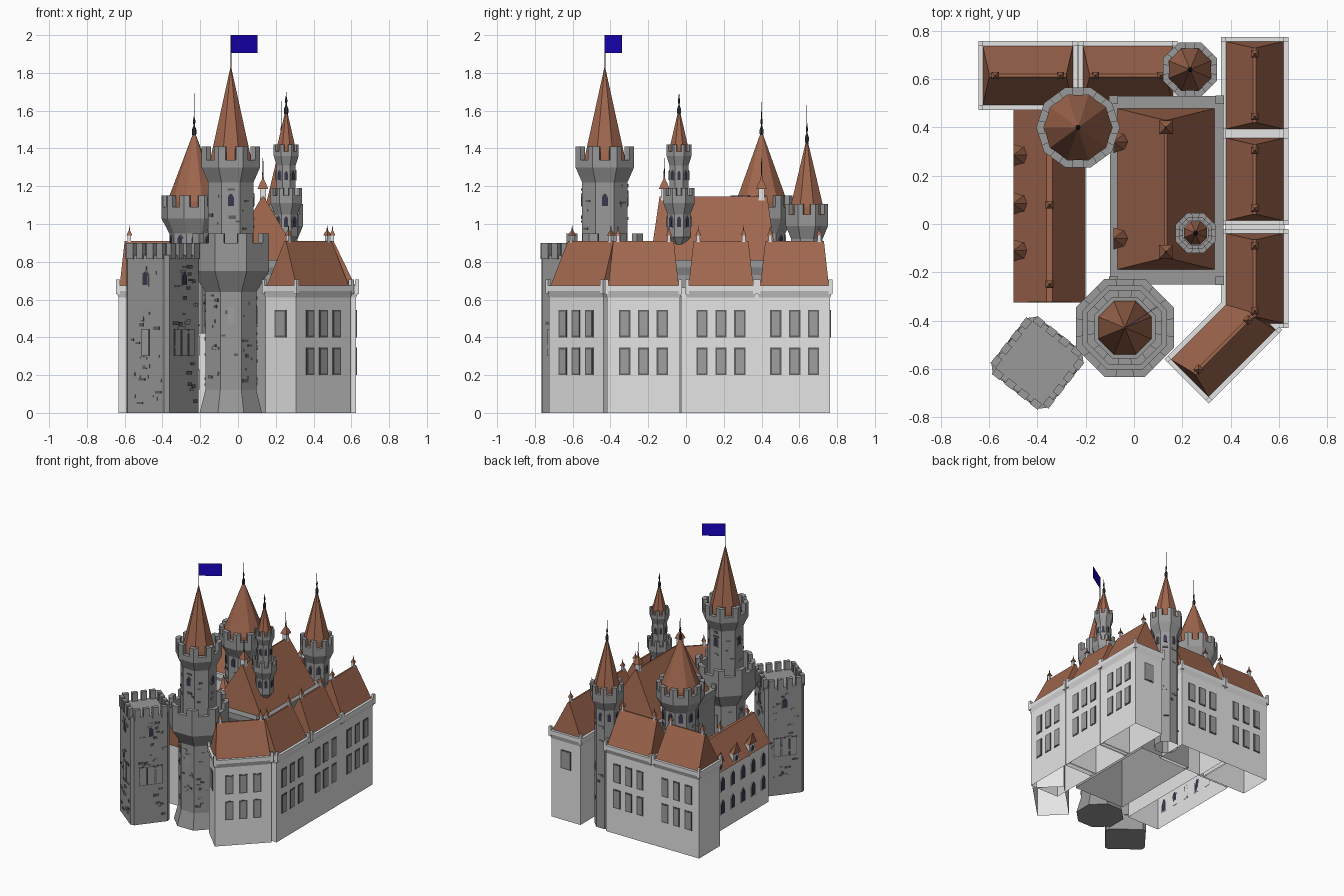
import bpy, bmesh, math, random
from mathutils import Matrix, Vector

if "Cube" in bpy.data.objects:
    bpy.data.objects.remove(bpy.data.objects["Cube"])

random.seed(4)
COLORS = {
    "pale_wall": (0.78, 0.78, 0.78), "grey_stone": (0.32, 0.32, 0.32),
    "dark_stone": (0.12, 0.12, 0.12), "roof_tile": (0.35, 0.135, 0.076),
    "window_grey": (0.35, 0.35, 0.35), "dark_glass": (0.04, 0.04, 0.075),
    "dark_metal": (0.035, 0.035, 0.05), "flag_blue": (0.010, 0.001, 0.56),
}
MATS = {}
for key, col in COLORS.items():
    MATS[key] = bpy.data.materials.new(key)
    MATS[key].diffuse_color = (*col, 1)
PARTS = {}
I = Matrix.Identity(4)


def place(x, y, z=0, deg=0):
    return Matrix.Translation((x, y, z)) @ Matrix.Rotation(math.radians(deg), 4, 'Z')


def loft(name, mat, rings, M=I, bottom=True, top=True):
    """Skin a stack of rings in one colour."""
    bm, mats = PARTS.setdefault(name, (bmesh.new(), []))
    if mat not in mats:
        mats.append(mat)
    rows = [[bm.verts.new(M @ Vector(p)) for p in r] for r in rings]
    faces = []
    n = len(rows[0])
    for a, b in zip(rows, rows[1:]):
        for i in range(n):
            j = (i + 1) % n
            faces.append(bm.faces.new((a[i], a[j], b[j], b[i])))
    if bottom:
        faces.append(bm.faces.new(rows[0][::-1]))
    if top:
        faces.append(bm.faces.new(rows[-1]))
    for f in faces:
        f.material_index = mats.index(mat)


def rect(hx, hy, z, x=0, y=0):
    return [(x - hx, y - hy, z), (x + hx, y - hy, z), (x + hx, y + hy, z), (x - hx, y + hy, z)]


def box(name, mat, hx, hy, z0, z1, x=0, y=0, M=I, bottom=True):
    loft(name, mat, [rect(hx, hy, z0, x, y), rect(hx, hy, z1, x, y)], M, bottom)


def lathe(name, mat, x, y, n, profile, bottom=True):
    """n-sided tower; profile radii are measured to the flat sides."""
    k = 1 / math.cos(math.pi / n)
    ring = lambda r, z: [(r * k * math.cos((i + .5) * 2 * math.pi / n - math.pi / 2),
                          r * k * math.sin((i + .5) * 2 * math.pi / n - math.pi / 2), z) for i in range(n)]
    loft(name, mat, [ring(r, z) for r, z in profile], place(x, y), bottom)


def merlons(name, x, y, n, ro, ri, z0, z1):
    """Battlement blocks wrapped round each corner."""
    for i in range(n):
        a = (i + .5) * 2 * math.pi / n - math.pi / 2
        def pt(r, f):
            c = Vector((math.cos(a), math.sin(a))) * r / math.cos(math.pi / n)
            t = a + f * 2 * math.pi / n
            d = Vector((math.cos(t), math.sin(t))) * r / math.cos(math.pi / n)
            return c.lerp(d, .28) if f else c
        flat = [pt(ro, -1), pt(ro, 0), pt(ro, 1), pt(ri, 1), pt(ri, 0), pt(ri, -1)]
        loft(name, "grey_stone", [[(p.x, p.y, z) for p in flat] for z in (z0, z1)], place(x, y))


def plate(name, mat, M, w, h, t, arch=False):
    """Thin upright panel standing on its lower edge, facing local -y."""
    out = [(-w / 2, 0), (w / 2, 0), (w / 2, h)]
    if arch:
        out = out[:2] + [(w / 2, h * .7), (w / 4, h * .92), (0, h), (-w / 4, h * .92), (-w / 2, h * .7)]
    else:
        out.append((-w / 2, h))
    loft(name, mat, [[(x, y, z) for x, z in out] for y in (.002, -t)], M)


def window(name, M, w, h, arch=False, frame="dark_stone", glass="window_grey", rim=.009):
    plate(name, frame, M, w, h, .004, arch)
    plate(name, glass, M @ Matrix.Translation((0, 0, rim)), w - 2 * rim, h - 2 * rim, .0055, arch)


def finial(name, x, y, z0, z1):
    lathe(name, "dark_metal", x, y, 6, [(.004, z0 - .03), (.01, z0 + .01), (.01, z0 + .03), (.003, z0 + .05),
          (.006, z0 + .075), (.002, z0 + .095), (.0005, z1)])


def pinnacle(name, x, y, z0, s=1.0, M=I):
    """Chimney with a small tiled cap."""
    box(name, "pale_wall", .012 * s, .012 * s, z0 - .06, z0 + .04 * s, x, y, M)
    h = z0 + .04 * s
    loft(name, "roof_tile", [rect(r * s, r * s, h + d * s, x, y) for r, d in
         ((.02, 0), (.011, .022), (.004, .035), (.001, .07))], M)


def dormer(name, x, y, z, r, h, w):
    """Small front wall with an arched window under half a cone."""
    box(name + "_walls", "pale_wall", .02, r * .72, z - .03, z + h, x + .022, y)
    half = lambda q, zz: [(q * 1.3 * math.cos(a), q * math.sin(a), zz)
                          for a in (math.radians(d) for d in range(-90, 91, 45))]
    loft(name + "_roofs", "roof_tile", [half(r, z + h), half(.001, z + h + .085)], place(x - .005, y))
    window(name + "_walls", place(x + .002, y, z, -90), w, h - .01, True, "pale_wall", "dark_glass", .004)


def bricks(name, M, half, z0, z1, count):
    """Scattered proud stones on one flat wall."""
    for _ in range(count):
        w = random.choice((.02, .028, .04))
        u, z = random.uniform(-half + w / 2, half - w / 2), random.uniform(z0, z1)
        plate(name, "dark_stone" if random.random() < .45 else "grey_stone",
              M @ Matrix.Translation((u, 0, z)), w, random.choice((.012, .018)), .005)


# --- residential wings (local -y is the outer side) ---
def wing(name, x, y, L, W, deg, end=0, gap=0):
    M = place(x, y, 0, deg)
    a, b = L / 2, W / 2
    loft(name + "_walls", "pale_wall", [rect(a - .012, b - .015, 0), rect(a - .012, b - .015, .61),
         rect(a, b, .645), rect(a, b, .675)], M, bottom=False)
    if gap:  # wall strip joining the next block
        box(name + "_walls", "pale_wall", .022, b - .016, 0, .665, gap * a, 0, M, False)
    loft(name + "_roof", "roof_tile", [rect(a - .018, b - .018, .67), rect(a - .045, .006, .91)], M)
    for sx in (-1, 1):
        for sy in (-1, 1):
            box(name + "_walls", "pale_wall", .01, .01, .63, .705, sx * (a - .01), sy * (b - .01), M)
        pinnacle(name + "_chimneys", sx * (a - .07), 0, .91, .75, M)
    for z in (.20, .40):
        for u in (-.1, 0, .1):
            window(name + "_windows", M @ place(u, -b + .015, z), .06, .145)
    if end:
        window(name + "_windows", M @ place(end * (a - .012), 0, .40, 90 * end), .085, .145)


wing("east_wing_north", .50, .575, .40, .28, 90, 1, -1)
wing("east_wing_middle", .50, .185, .38, .28, 90, 0, -1)
wing("east_wing_south", .50, -.225, .41, .28, 90)
wing("angled_wing", .37, -.50, .43, .26, 45, -1)
wing("north_wing_west", -.44, .615, .41, .285, 180, 0, -1)
wing("north_wing_east", -.025, .615, .41, .285, 180)

# --- low west wing with dormers ---
box("west_wing_walls", "pale_wall", .14, .395, 0, .47, -.35, .08, bottom=False)
loft("west_wing_roof", "roof_tile", [rect(.15, .402, .46, -.35, .077), rect(.012, .40, .66, -.35, .077)])
for y in (.285, .085, -.11):
    dormer("west_dormer", -.495, y, .475, .046, .06, .035)
for y in (.08, -.25):
    pinnacle("west_wing_chimneys", -.35, y, .66, .8)
for i in range(6):
    for z in (.12, .30):
        for x, deg in ((-.49, -90), (-.21, 90)):
            window("west_wing_windows", place(x, -.25 + i * .125, z, deg), .055, .115, True,
                   "pale_wall", "dark_glass", .005)

# --- great hall ---
loft("hall_walls", "grey_stone", [rect(.22, .375, z, .135, .14) for z in (0, .74)], bottom=False)
loft("hall_ledge", "grey_stone", [rect(.22, .375, .73, .135, .14), rect(.235, .39, .77, .135, .14),
     rect(.235, .39, .81, .135, .14)])
for sx in (-1, 1):
    for sy in (-1, 1):
        box("hall_ledge", "grey_stone", .018, .018, .80, .845, .135 + sx * .22, .14 + sy * .375)
loft("hall_roof", "roof_tile", [rect(.207, .335, .80, .132, .145), rect(.005, .285, 1.145, .132, .145)])
for y in (.34, -.06):
    dormer("hall_dormer", -.08, y, .815, .046, .075, .04)
for y in (.40, -.115):
    pinnacle("hall_chimneys", .132, y, 1.13, 1.4)
    lathe("hall_chimneys", "dark_metal", .132, y, 6, [(.004, 1.24), (.001, 1.35)])


# --- towers ---
def battlement(name, x, y, n, r0, r1, z0, z1, z2, z3, cap):
    """Corbel from r0 to r1, parapet top z2, merlon top z3."""
    wall = min(.03, r1 * .22)
    lathe(name, "grey_stone", x, y, n, [(r0, z0), (r1, z1), (r1, z2), (r1 - wall, z2), (r1 - wall, z1 + .01),
          (cap, z1 + .01)])
    merlons(name, x, y, n, r1, r1 - wall, z2 - .001, z3)


def face(x, y, r, n, i, z=0):
    return place(x, y, z, i * 360 / n) @ Matrix.Translation((0, -r, 0))


def tower_windows(name, x, y, r, n, z, w, h, step=1):
    for i in range(0, n, step):
        window(name, face(x, y, r, n, i, z), w, h, True, "grey_stone", "dark_glass", .004)


# main tower
X, Y = -.038, -.43
lathe("main_tower", "grey_stone", X, Y, 8, [(.165, 0), (.135, .12), (.135, .65)])
battlement("main_tower_gallery", X, Y, 8, .135, .203, .64, .75, .90, .95, .10)
lathe("main_tower_top", "grey_stone", X, Y, 8, [(.12, .74), (.12, 1.24)])
battlement("main_tower_crown", X, Y, 8, .12, .155, 1.22, 1.30, 1.34, 1.41, .05)
lathe("main_tower_roof", "roof_tile", X, Y, 8, [(.11, 1.31), (.105, 1.36), (.002, 1.83)])
tower_windows("main_tower_windows", X, Y, .12, 8, 1.09, .04, .075, 2)
for i in range(8):
    bricks("main_tower_stones", face(X, Y, .135, 8, i), .05, .14, .62, 11)
    bricks("main_tower_stones", face(X, Y, .12, 8, i), .045, .96, 1.2, 3)
    if i % 2 == 0:
        window("main_tower_windows", face(X, Y, .135, 8, i, .47), .05, .10, frame="grey_stone", rim=.007)
lathe("flag_pole", "dark_metal", X, Y, 6, [(.0025, 1.80), (.0025, 2.0)])
loft("flag", "flag_blue", [rect(.083, .0008, z, .083) for z in (1.905, 2.0)], place(X, Y, 0, 32.5))

# north-west tower, corbelled out between the wings
X, Y = -.232, .40
lathe("northwest_tower", "grey_stone", X, Y, 10, [(.125, .42), (.125, .96)], False)
battlement("northwest_tower_crown", X, Y, 10, .125, .165, .95, 1.03, 1.09, 1.15, .08)
lathe("northwest_tower_roof", "roof_tile", X, Y, 10, [(.135, 1.04), (.135, 1.12), (.002, 1.49)])
finial("northwest_tower_finial", X, Y, 1.47, 1.69)
tower_windows("northwest_tower_windows", X, Y, .125, 10, .87, .038, .075)
for i in range(10):
    bricks("northwest_tower_stones", face(X, Y, .125, 10, i), .038, .5, .84, 4)

# north-east tower
X, Y = .232, .64
lathe("northeast_tower", "grey_stone", X, Y, 8, [(.083, 0), (.083, .95)], False)
battlement("northeast_tower_crown", X, Y, 8, .083, .112, .92, .99, 1.05, 1.105, .05)
lathe("northeast_tower_roof", "roof_tile", X, Y, 8, [(.087, 1.0), (.087, 1.09), (.002, 1.45)])
finial("northeast_tower_finial", X, Y, 1.43, 1.65)
tower_windows("northeast_tower_windows", X, Y, .083, 8, .83, .033, .07)
for i in range(8):
    bricks("northeast_tower_stones", face(X, Y, .083, 8, i), .03, .1, .8, 5)

# slim turret on the hall roof
X, Y = .255, -.037
lathe("turret", "grey_stone", X, Y, 8, [(.005, .86), (.06, .93), (.06, 1.06)])
battlement("turret_gallery", X, Y, 8, .06, .083, 1.05, 1.11, 1.15, 1.19, .03)
lathe("turret_top", "grey_stone", X, Y, 8, [(.05, 1.09), (.05, 1.34)])
battlement("turret_crown", X, Y, 8, .05, .066, 1.31, 1.36, 1.385, 1.42, .02)
lathe("turret_roof", "roof_tile", X, Y, 8, [(.048, 1.365), (.048, 1.41), (.002, 1.61)])
finial("turret_finial", X, Y, 1.58, 1.70)
tower_windows("turret_windows", X, Y, .05, 8, 1.23, .026, .055)
tower_windows("turret_windows", X, Y, .06, 8, .98, .03, .065)

# square tower with chamfered corners
S = place(-.40, -.575, 0, -38)


def chamfered(h, c, z):
    return [(sx * a, sy * b, z) for sx, sy, a, b in (
        (-1, -1, h - c, h), (1, -1, h - c, h), (1, -1, h, h - c), (1, 1, h, h - c),
        (1, 1, h - c, h), (-1, 1, h - c, h), (-1, 1, h, h - c), (-1, -1, h, h - c))]


H = .145
loft("square_tower", "grey_stone", [chamfered(H, .022, 0), chamfered(H, .022, .835)], S)
for k in range(4):
    T = S @ Matrix.Rotation(k * math.pi / 2, 4, 'Z')
    for u in (-.1, -.034, .034, .1):
        box("square_tower_merlons", "grey_stone", .021, .015, .815, .90, u, -H + .007, T)
    F = T @ Matrix.Translation((0, -H, 0))
    bricks("square_tower_stones", F, .115, .04, .78, 26)
    window("square_tower_windows", F @ place(0, 0, .67), .045, .085, True, "grey_stone", "dark_glass", .006)
    for u in ((0,) if k in (0, 2) else (-.06, 0, .06)):
        window("square_tower_windows", F @ place(u, 0, .30), .054, .145, rim=.006)

# --- turn the collected parts into objects ---
for name, (bm, mats) in PARTS.items():
    bmesh.ops.recalc_face_normals(bm, faces=bm.faces)
    mesh = bpy.data.meshes.new(name)
    bm.to_mesh(mesh)
    bm.free()
    for m in mats:
        mesh.materials.append(MATS[m])
    bpy.context.collection.objects.link(bpy.data.objects.new(name, mesh))

for m in bpy.data.materials:
    if m.users and not m.is_grease_pencil:
        m.use_nodes = True
        m.node_tree.nodes["Principled BSDF"].inputs["Base Color"].default_value = m.diffuse_color
